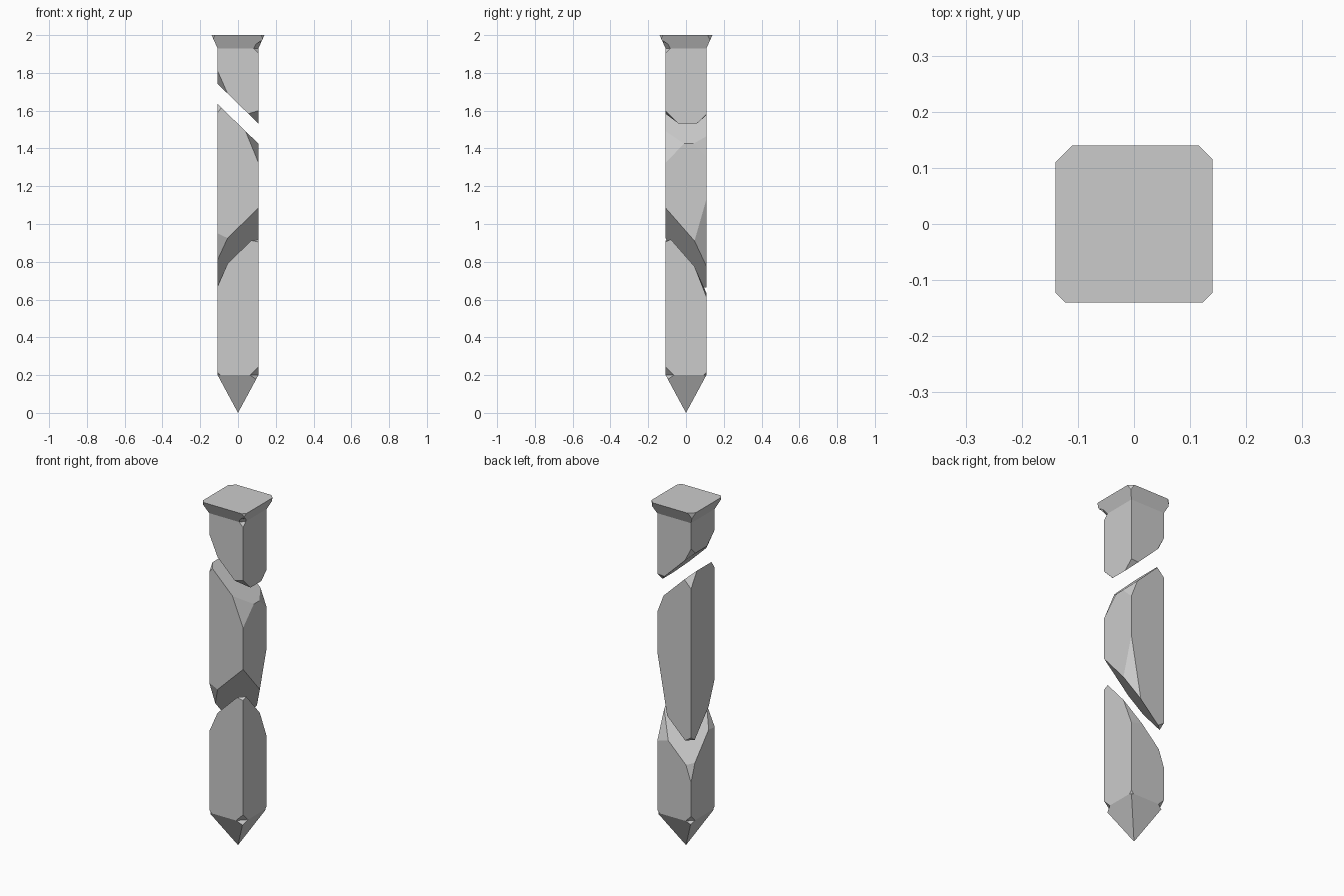
import bpy, bmesh
from mathutils import Vector

if "Cube" in bpy.data.objects:
    bpy.data.objects.remove(bpy.data.objects["Cube"])

W = 0.108   # half width of the square shaft


def upper_cut(offset):
    # slope falling to the right
    return lambda x, y: 1.635 - 0.972 * (x + W) + offset


def lower_cut(offset):
    # slope rising to the right and falling to the back
    return lambda x, y: 1.085 + 0.98 * (x - W) - 1.14 * (y + W) + offset


def square_loft(levels):
    bm = bmesh.new()
    rings = []
    for z, h in levels:
        if h == 0:
            rings.append([bm.verts.new((0, 0, z))] * 4)
        else:
            rings.append([bm.verts.new((sx * h, sy * h, z))
                          for sx, sy in ((-1, -1), (1, -1), (1, 1), (-1, 1))])
    for a, b in zip(rings, rings[1:]):
        for i in range(4):
            j = (i + 1) % 4
            bm.faces.new(list(dict.fromkeys((a[i], a[j], b[j], b[i]))))
    for r in (rings[0], rings[-1]):
        if len(set(r)) == 4:
            bm.faces.new(r)
    return bm


def slice_off(bm, pts, inside):
    # remove everything beyond the plane through three points
    a, b, c = (Vector(p) for p in pts)
    n = (b - a).cross(c - a).normalized()
    if n.dot(inside - a) > 0:
        n = -n
    bmesh.ops.bisect_plane(bm, geom=bm.verts[:] + bm.edges[:] + bm.faces[:], dist=1e-6,
                           plane_co=a, plane_no=n, clear_outer=True)
    bmesh.ops.holes_fill(bm, edges=bm.edges[:], sides=0)


def cut_end(bm, f, inside, chips):
    # slanted break, then a chip per corner: (x side, y side, x reach, y reach, corner z)
    slice_off(bm, [(x, y, f(x, y)) for x, y in ((-W, -W), (W, -W), (W, W))], inside)
    for sx, sy, dx, dy, z in chips:
        px, py = sx * (W - dx), sy * (W - dy)
        slice_off(bm, [(sx * W, sy * W, z), (px, sy * W, f(px, sy * W)),
                       (sx * W, py, f(sx * W, py))], inside)


def finish(bm, name, notches=()):
    bmesh.ops.recalc_face_normals(bm, faces=bm.faces[:])
    me = bpy.data.meshes.new(name)
    bm.to_mesh(me)
    bm.free()
    ob = bpy.data.objects.new(name, me)
    bpy.context.collection.objects.link(ob)
    if notches:
        # small octahedral bites out of the corners
        cb = bmesh.new()
        for sx, sy, z, r in notches:
            c = Vector((sx * (W + 0.01), sy * (W + 0.01), z))
            vs = [cb.verts.new(c + Vector(d) * r) for d in
                  ((1, 0, 0), (-1, 0, 0), (0, 1, 0), (0, -1, 0), (0, 0, 1), (0, 0, -1))]
            bmesh.ops.convex_hull(cb, input=vs)
        cutter = finish(cb, name + "_cutter")
        cutter.hide_render = True
        cutter.hide_viewport = True
        mod = ob.modifiers.new("notches", 'BOOLEAN')
        mod.operation = 'DIFFERENCE'
        mod.solver = 'EXACT'
        mod.object = cutter
    return ob


# pointed bottom piece
bm = square_loft([(0, 0), (0.2, W), (1.3, W)])
cut_end(bm, lower_cut(-0.135), Vector((0, 0, 0.4)),
        [(1, -1, 0.038, 0.028, 0.905), (-1, -1, 0.053, 0.055, 0.67),
         (1, 1, 0.07, 0.063, 0.615), (-1, 1, 0.033, 0.035, 0.43)])
finish(bm, "spike_point", [(1, -1, 0.2, 0.065), (1, 1, 0.2, 0.035),
                           (-1, 1, 0.2, 0.055), (-1, -1, 0.2, 0.035)])

# middle piece, broken at both ends
bm = square_loft([(0.4, W), (1.8, W)])
mid = Vector((0, 0, 1.2))
cut_end(bm, upper_cut(0), mid,
        [(1, -1, 0.068, 0.098, 1.325), (1, 1, 0.04, 0.068, 1.36),
         (-1, -1, 0.02, 0.03, 1.59), (-1, 1, 0.043, 0.054, 1.55)])
cut_end(bm, lower_cut(0), mid,
        [(-1, -1, 0.053, 0.055, 0.95), (1, 1, 0.063, 0.063, 1.13),
         (-1, 1, 0.038, 0.033, 0.69)])
finish(bm, "middle_shaft")

# top piece with flared head
bm = square_loft([(1.4, W), (1.93, W), (2.0, 0.14)])
top = Vector((0, 0, 1.88))
cut_end(bm, upper_cut(0.107), top,
        [(-1, -1, 0.053, 0.072, 1.81), (1, -1, 0.053, 0.068, 1.60),
         (1, 1, 0.046, 0.05, 1.58), (-1, 1, 0.04, 0.04, 1.78)])
for sx, sy, d in ((1, 1, 0.115), (1, -1, 0.122), (-1, -1, 0.122), (-1, 1, 0.11)):
    slice_off(bm, [(sx * 0.14, sy * d, 2), (sx * d, sy * 0.14, 2),
                   (sx * d, sy * 0.14, 1.9)], top)
finish(bm, "head", [(1, -1, 1.93, 0.045)])
